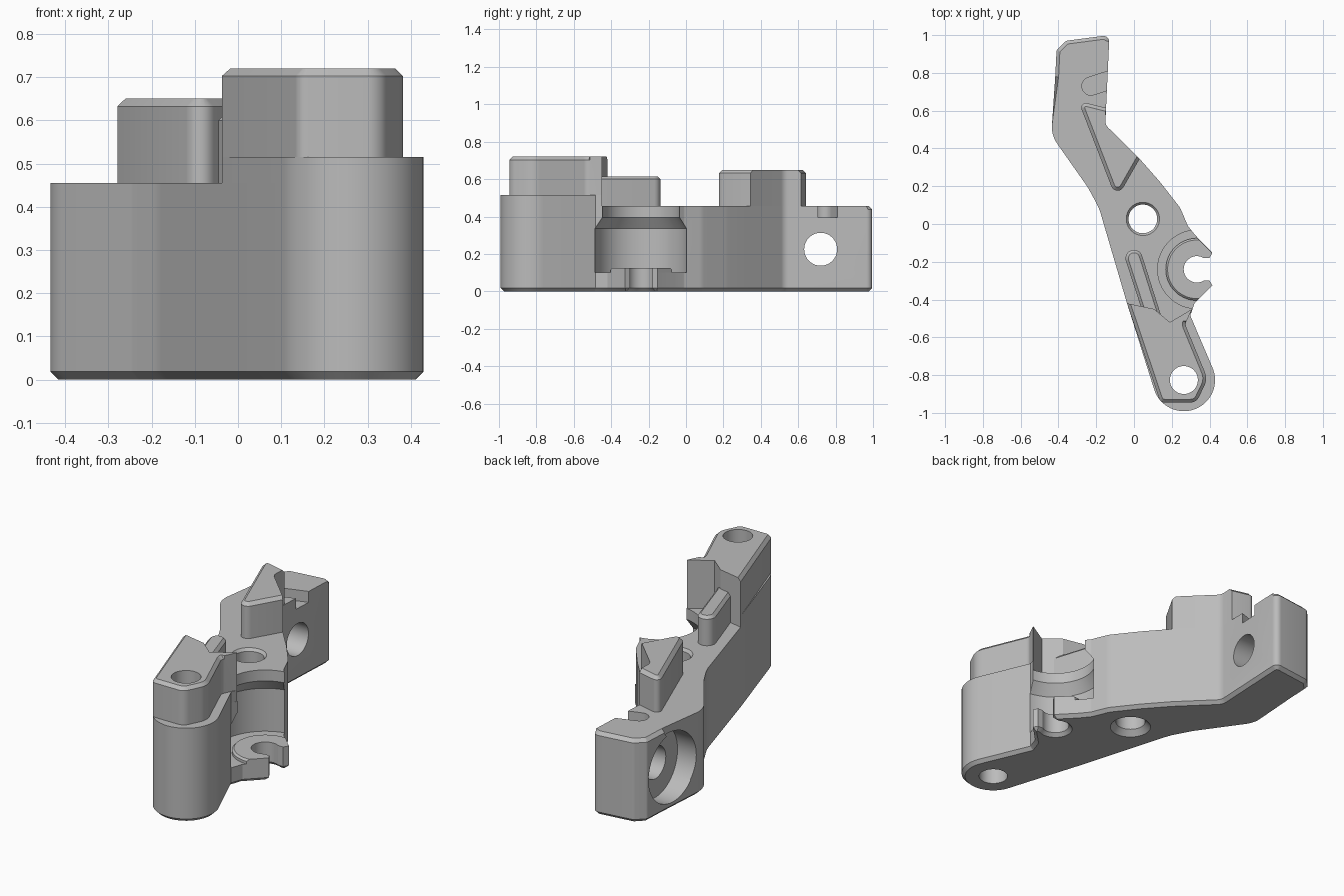
import bpy, bmesh, math
from mathutils import Vector, Matrix

if "Cube" in bpy.data.objects:
    bpy.data.objects.remove(bpy.data.objects["Cube"])

grey = bpy.data.materials.new("plain_grey")
grey.use_nodes = True
COLOUR = (0.5, 0.5, 0.5, 1)
grey.diffuse_color = COLOUR
grey.node_tree.nodes["Principled BSDF"].inputs["Base Color"].default_value = COLOUR


def arc(c, r, a0, a1, n=24):
    return [(c[0] + r * math.cos(math.radians(a0 + (a1 - a0) * i / n)),
             c[1] + r * math.sin(math.radians(a0 + (a1 - a0) * i / n))) for i in range(n + 1)]


def rounded(points, seg=6):
    """Fillet every corner given as (x, y, radius); keep plain (x, y) corners."""
    out = []
    for i, p in enumerate(points):
        if len(p) == 2:
            out.append(p)
            continue
        q = Vector(p[:2])
        a = (Vector(points[i - 1][:2]) - q).normalized()
        b = (Vector(points[(i + 1) % len(points)][:2]) - q).normalized()
        half = a.angle(b) / 2
        centre = q + (a + b).normalized() * p[2] / math.sin(half)
        t = p[2] / math.tan(half)
        v0, v1 = q + a * t - centre, q + b * t - centre
        turn = v0.angle(v1)
        for k in range(seg + 1):
            f = k / seg
            v = (v0 * math.sin((1 - f) * turn) + v1 * math.sin(f * turn)) / math.sin(turn)
            out.append(tuple(centre + v))
    return out


def finish(name, bm):
    bmesh.ops.recalc_face_normals(bm, faces=bm.faces)
    mesh = bpy.data.meshes.new(name)
    bm.to_mesh(mesh)
    bm.free()
    mesh.materials.append(grey)
    obj = bpy.data.objects.new(name, mesh)
    bpy.context.collection.objects.link(obj)
    return obj


def prism(name, outline, z0, z1, chamfer=0.016, pick=lambda m: False):
    """Extrude an outline and chamfer the horizontal edges whose midpoint is picked."""
    bm = bmesh.new()
    face = bm.faces.new([bm.verts.new((x, y, z0)) for x, y in outline])
    top = bmesh.ops.extrude_face_region(bm, geom=[face], use_keep_orig=True)
    bmesh.ops.translate(bm, vec=(0, 0, z1 - z0),
                        verts=[v for v in top["geom"] if isinstance(v, bmesh.types.BMVert)])
    bmesh.ops.recalc_face_normals(bm, faces=bm.faces)
    edges = [e for e in bm.edges if abs(e.verts[0].co.z - e.verts[1].co.z) < 1e-5
             and pick((e.verts[0].co + e.verts[1].co) / 2)]
    if edges:
        bmesh.ops.bevel(bm, geom=edges, offset=chamfer, segments=1, affect='EDGES',
                        clamp_overlap=False)
    return finish(name, bm)


def lathe(name, profile, matrix, n=64):
    """Closed turned solid from (radius, height) pairs."""
    bm = bmesh.new()
    rings = [[bm.verts.new((x, y, h)) for x, y in arc((0, 0), r, 0, 360 - 360 / n, n - 1)]
             for r, h in profile]
    for low, high in zip(rings, rings[1:]):
        for i in range(n):
            j = (i + 1) % n
            bm.faces.new((low[i], low[j], high[j], high[i]))
    bm.faces.new(rings[0])
    bm.faces.new(rings[-1])
    bmesh.ops.transform(bm, matrix=matrix, verts=bm.verts)
    return finish(name, bm)


def cut(obj, cutters):
    for c in cutters:
        mod = obj.modifiers.new("cut", 'BOOLEAN')
        mod.operation, mod.solver, mod.object = 'DIFFERENCE', 'EXACT', c
    graph = bpy.context.evaluated_depsgraph_get()
    mesh = bpy.data.meshes.new_from_object(obj.evaluated_get(graph))
    obj.modifiers.clear()
    obj.data = mesh


def at(x, y):
    return Matrix.Translation((x, y, 0))


seat = (0.333, -0.24)
foot = (0.264, -0.826)
foot_end = arc(foot, 0.165, 197.4, 383.2, 32)

# Main arm, with the open hook in its outline
arm_outline = rounded(
    [(-0.13, 1.0, 0.03), (-0.36, 0.97, 0.03), (-0.41, 0.92, 0.02), (-0.417, 0.78),
     (-0.438, 0.47, 0.15), (-0.245, 0.195, 0.1), (-0.185, 0.085, 0.3), (-0.037, -0.42)]
    + foot_end + [(0.298, -0.485), (0.32, -0.42), (0.415, -0.325), (0.40, -0.30)]
    + arc(seat, 0.07, -59, -301)
    + [(0.40, -0.18), (0.415, -0.153), (0.325, -0.06), (0.285, -0.01, 0.03),
       (0.245, 0.085, 0.12), (0.14, 0.22, 0.3), (0.03, 0.345), (-0.152, 0.525, 0.05)])
arm = prism("main_arm", arm_outline, 0, 0.455, 0.018,
            lambda m: m.z < 0.1 or m.y > 0.97 or (m.x < -0.3 and m.y > 0.79))

# Foot step and raised foot block, sharing a notched rear edge
notch = [(0.19, -0.52), (0.106, -0.45), (-0.037, -0.42)]
step = prism("foot_step", foot_end + [(0.298, -0.485), (0.308, -0.45)] + notch, 0.455, 0.515)
block = prism("foot_block", rounded(
    [(0.14, -0.945, 0.03), (0.33, -0.945, 0.05), (0.39, -0.82, 0.09), (0.27, -0.53, 0.04),
     (0.308, -0.45)] + notch), 0.515, 0.72, 0.017, lambda m: m.z > 0.7 and m.y < -0.49)

# Rib and triangular boss on top of the arm
prism("rib", arc((0, -0.182), 0.045, 17, 197, 16) + [(0.05, -0.48), (0.145, -0.49)],
      0.455, 0.615, 0.015, lambda m: m.z > 0.6 and m.y > -0.4)
prism("triangular_boss", rounded(
    [(-0.295, 0.652, 0.025), (-0.149, 0.615), (-0.152, 0.525, 0.05), (0.03, 0.345),
     (-0.093, 0.13, 0.035)]), 0.455, 0.65, 0.018,
    lambda m: m.z > 0.6 and not (m.x > -0.152 and m.y > 0.4 and m.y < 0.62))

# Cutters
sideways = Matrix.Translation((0, 0.72, 0.225)) @ Matrix.Rotation(math.pi / 2, 4, 'Y')
foot_hole = lathe("foot_hole", [(0.074, -0.1), (0.074, 0.9)], at(*foot))
pivot_hole = lathe("pivot_hole", [(0.115, -0.01), (0.105, 0), (0.076, 0.03), (0.076, 0.44),
                                  (0.088, 0.455), (0.098, 0.465)], at(0.047, 0.027))
cavity = lathe("seat_cavity", [(0.25, 0.10), (0.25, 0.335), (0.208, 0.395), (0.208, 0.9)],
               at(*seat))
side_hole = lathe("side_hole", [(0.19, -0.7), (0.19, -0.32), (0.088, -0.32), (0.088, 0.1)],
                  sideways)
slot = prism("slot", arc((-0.228, 0.73), 0.048, 108, 288, 16)
             + [(0.087, 0.782), (0.057, 0.873)], 0.395, 0.6)
cut(arm, [foot_hole, pivot_hole, cavity, side_hole, slot])
cut(step, [foot_hole, cavity])
cut(block, [foot_hole, cavity])

# Raised pad on the hook floor, open towards the right
pad = lathe("hook_pad", [(0.165, 0.10), (0.165, 0.115), (0.155, 0.125)], at(*seat))
mouth = prism("mouth", arc(seat, 0.07, 59, 301) + [(0.40, -0.30), (0.415, -0.325),
              (0.323, -0.417), (0.45, -0.55), (0.7, -0.24), (0.45, 0.06), (0.333, -0.071),
              (0.415, -0.153), (0.40, -0.18)], 0.05, 0.2)
cut(pad, [mouth])
for helper in (foot_hole, pivot_hole, cavity, side_hole, slot, mouth):
    bpy.data.objects.remove(helper)

# Smooth curved walls, keep machined edges crisp
for obj in bpy.context.collection.objects:
    obj.select_set(obj.type == 'MESH')
bpy.context.view_layer.objects.active = arm
bpy.ops.object.shade_smooth_by_angle(angle=math.radians(25))
